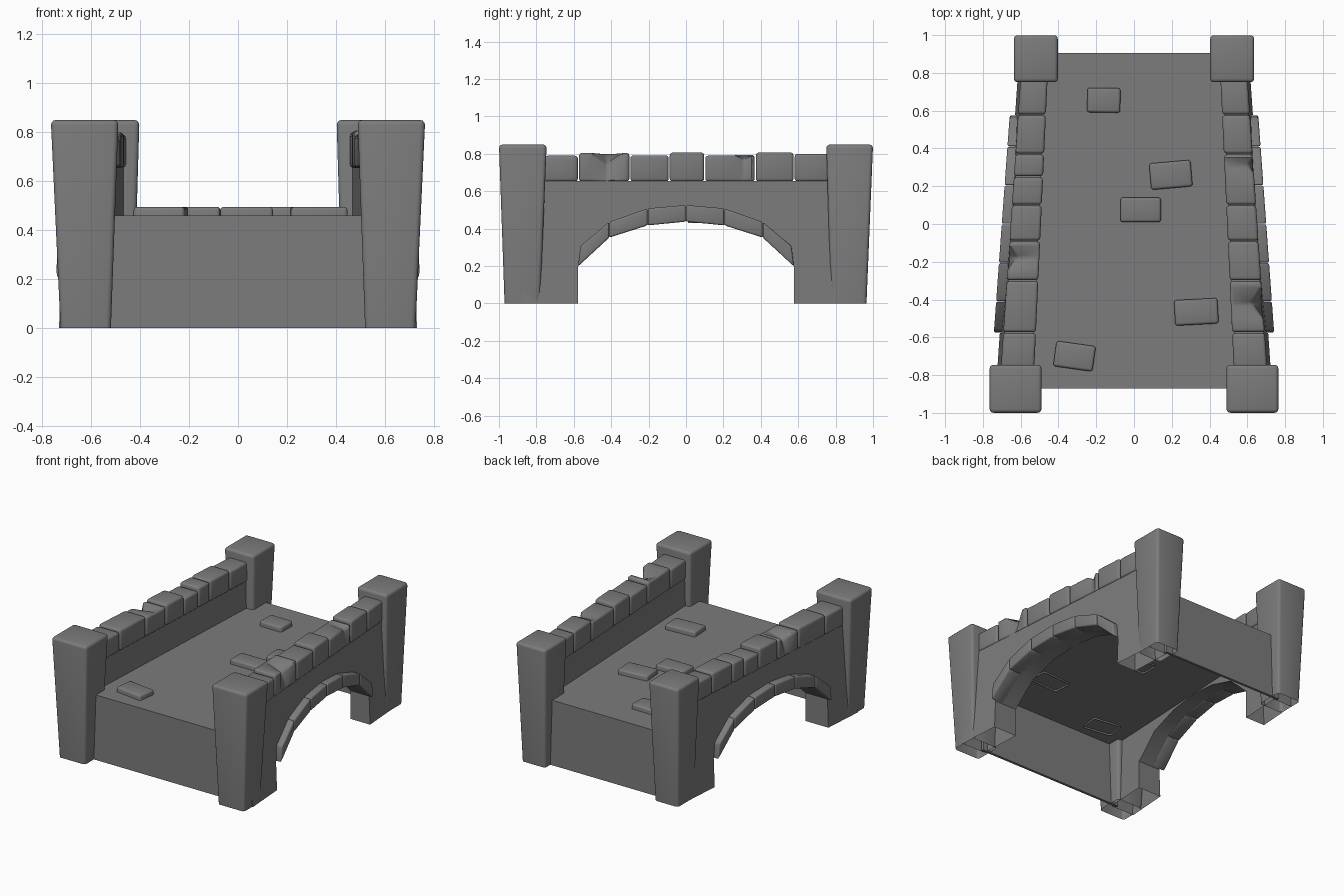
import bpy, bmesh, math
from mathutils import Matrix, Vector

cube = bpy.data.objects.get("Cube")
if cube:
    bpy.data.objects.remove(cube, do_unlink=True)

GREY = (0.2, 0.2, 0.2, 1)
stone = bpy.data.materials.new("grey stone")
stone.use_nodes = True
stone.diffuse_color = GREY
stone.node_tree.nodes["Principled BSDF"].inputs["Base Color"].default_value = GREY


def loft(name, sections, bevel=0.0, open_below=None):
    """Closed solid through matching loops; faces at or under open_below are left off."""
    bm = bmesh.new()
    rings = [[bm.verts.new(p) for p in s] for s in sections]
    count = len(rings[0])
    for a, b in zip(rings, rings[1:]):
        for i in range(count):
            j = (i + 1) % count
            bm.faces.new((a[i], a[j], b[j], b[i]))
    bm.faces.new(rings[0])
    bm.faces.new(rings[-1])
    bmesh.ops.recalc_face_normals(bm, faces=bm.faces)
    if open_below is not None:
        low = [f for f in bm.faces if all(v.co.z <= open_below + 0.001 for v in f.verts)]
        bmesh.ops.delete(bm, geom=low, context='FACES')
    if bevel:
        edges = [e for e in bm.edges if not e.is_boundary and e.calc_face_angle(0) > 0.5]
        bmesh.ops.bevel(bm, geom=edges, offset=bevel, segments=3, profile=0.5,
                        affect='EDGES', clamp_overlap=True)
    mesh = bpy.data.meshes.new(name)
    bm.to_mesh(mesh)
    bm.free()
    mesh.materials.append(stone)
    obj = bpy.data.objects.new(name, mesh)
    bpy.context.collection.objects.link(obj)
    bpy.ops.object.select_all(action='DESELECT')
    obj.select_set(True)
    bpy.context.view_layer.objects.active = obj
    bpy.ops.object.shade_smooth_by_angle(angle=math.radians(40))
    return obj


def rect(cx, cy, hx, hy, z):
    return [(cx - hx, cy - hy, z), (cx + hx, cy - hy, z),
            (cx + hx, cy + hy, z), (cx - hx, cy + hy, z)]


# The bridge narrows toward the back, so widths depend on y
def wall_inner(y):
    return 0.503 - 0.046 * y


def wall_outer(y, z):
    return 0.67 - 0.07 * y - 0.038 * z


def cap_inner(y):
    return 0.493 - 0.046 * y


def cap_outer(y):
    return 0.653 - 0.068 * y


def arch_outer(y):
    return 0.70 - 0.073 * y


# Deck with both end walls as one thin folded slab
T = 0.018
deck_profile = [(-0.87, 0), (-0.87, 0.46), (0.905, 0.46), (0.905, 0),
                (0.905 - T, 0), (0.905 - T, 0.46 - T), (T - 0.87, 0.46 - T), (T - 0.87, 0)]
loft("deck", [[(s * (0.53 - 0.055 * y), y, z) for y, z in deck_profile] for s in (-1, 1)])

# Arch curves, lower and upper edge of the arch stones
half_low = [(0.578, 0.20), (0.41, 0.355), (0.205, 0.42)]
half_high = [(0.565, 0.31), (0.41, 0.44), (0.205, 0.512)]
arch_low = [(-y, z) for y, z in half_low] + [(0, 0.44)] + half_low[::-1]
arch_high = [(-y, z) for y, z in half_high] + [(0, 0.53)] + half_high[::-1]
wall_profile = ([(-0.88, 0), (-0.578, 0)] + arch_low +
                [(0.578, 0), (0.88, 0), (0.88, 0.655), (-0.88, 0.655)])

# Coping stone joints and heights
joints = {1: [-0.76, -0.575, -0.30, -0.09, 0.10, 0.37, 0.578, 0.77],
          -1: [-0.76, -0.575, -0.30, -0.09, 0.10, 0.25, 0.37, 0.578, 0.77]}
tops = {1: [0.79, 0.805, 0.792, 0.807, 0.79, 0.807, 0.80],
        -1: [0.79, 0.80, 0.79, 0.80, 0.775, 0.795, 0.80, 0.79]}
# Chipped stones: index -> (centre y, half width, depth)
chips = {1: {1: (-0.42, 0.08, 0.06), 4: (0.31, 0.04, 0.025)},
         -1: {2: (-0.18, 0.06, 0.045)}}


def coping(name, side, y0, y1, top, chip):
    ys = [(y0 + 0.003, 0), (y1 - 0.003, 0)]
    if chip:
        c, w, d = chip
        ys[1:1] = [(c - w, 0), (c, d), (c + w, 0)]
    sections = []
    for y, d in ys:
        a, b = side * cap_inner(y), side * cap_outer(y)
        sections.append([(a, y, 0.652), (b, y, 0.652),
                         (b - side * d, y, top - d), (a, y, top)])
    loft(name, sections, 0.016)


for side, label in ((1, "left"), (-1, "right")):
    # Side wall with arched opening
    loft(label + "_wall",
         [[(side * wall_inner(y), y, z) for y, z in wall_profile],
          [(side * wall_outer(y, z), y, z) for y, z in wall_profile]], open_below=0)

    # Arch stones
    for i in range(len(arch_low) - 1):
        quad = [arch_low[i], arch_low[i + 1], arch_high[i + 1], arch_high[i]]
        mid = sum((Vector(p) for p in quad), Vector((0, 0))) / 4
        quad = [mid + (Vector(p) - mid) * 0.985 for p in quad]
        loft(f"{label}_arch_stone_{i + 1}",
             [[(side * (arch_outer(y) - 0.1), y, z - 0.003) for y, z in quad],
              [(side * arch_outer(y), y, z - 0.003) for y, z in quad]], 0.01)

    # Coping stones
    ys = joints[side]
    for i, top in enumerate(tops[side]):
        coping(f"{label}_coping_{i + 1}", side, ys[i], ys[i + 1], top, chips[side].get(i))

    # Corner pillars, wider at the top
    loft("front_pillar_" + label,
         [rect(side * 0.6225, -0.875, 0.103, 0.095, 0),
          rect(side * 0.627, -0.8725, 0.138, 0.1275, 0.85)], 0.02, open_below=0)
    loft("back_pillar_" + label,
         [rect(side * 0.52, 0.87, 0.092, 0.095, 0),
          rect(side * 0.52, 0.875, 0.117, 0.125, 0.85)], 0.02, open_below=0)

# Raised paving stones: x, y, width, depth, turn in degrees
paving = [(-0.16, 0.655, 0.175, 0.13, -1), (0.195, 0.26, 0.22, 0.14, 5),
          (0.035, 0.075, 0.215, 0.13, 0), (0.33, -0.465, 0.23, 0.135, 3),
          (-0.315, -0.70, 0.21, 0.135, -8)]
for i, (x, y, w, d, turn) in enumerate(paving):
    place = Matrix.Translation((x, y, 0)) @ Matrix.Rotation(math.radians(turn), 4, 'Z')
    loft(f"paving_stone_{i + 1}",
         [[place @ Vector(p) for p in rect(0, 0, w / 2, d / 2, z)] for z in (0.43, 0.495)],
         0.014, open_below=0.43)
